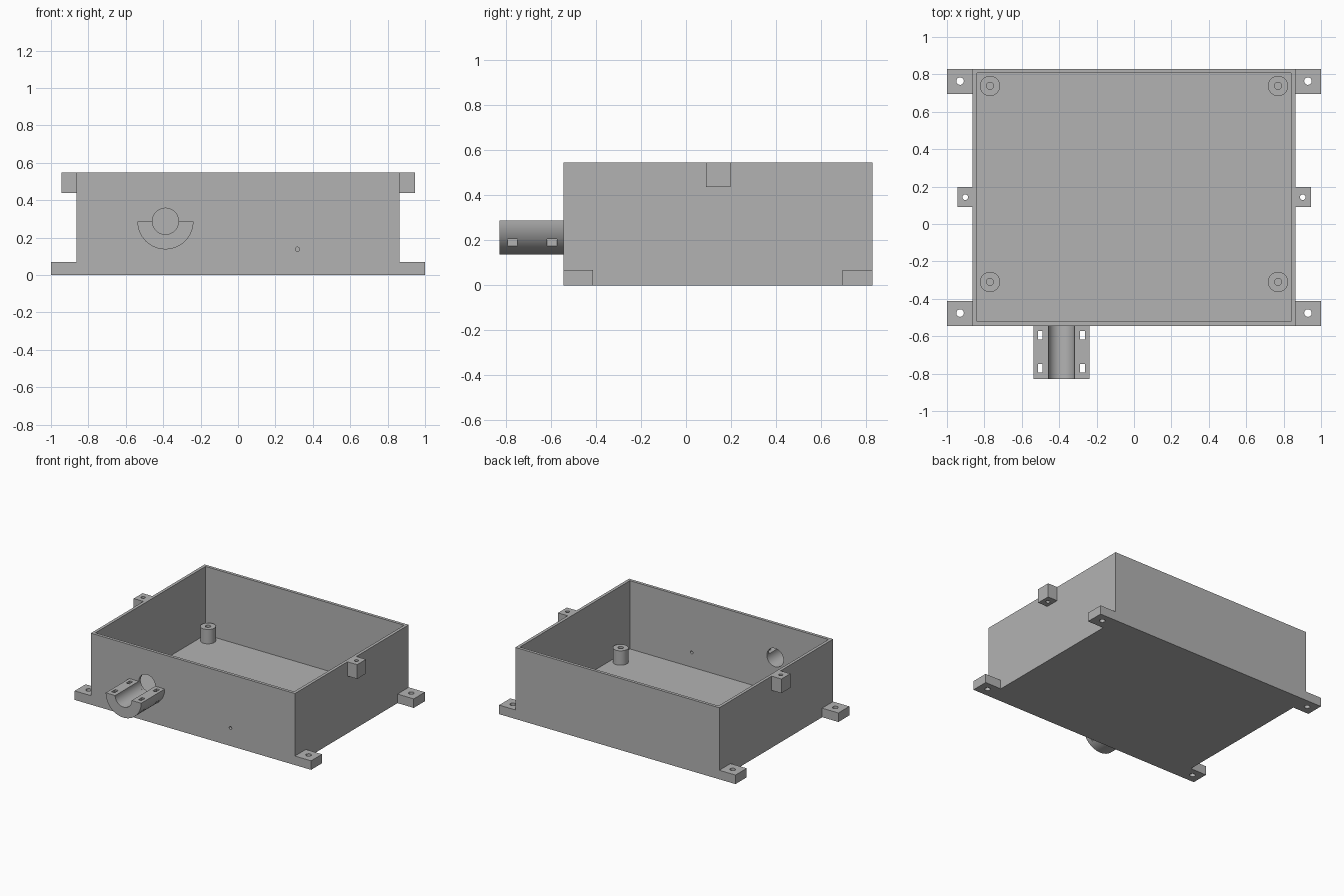
import bpy
import bmesh
from math import pi, sin, cos, radians

old = bpy.data.objects.get("Cube")
if old:
    bpy.data.objects.remove(old, do_unlink=True)

grey = bpy.data.materials.new("plain grey")
grey.use_nodes = True
colour = (0.45, 0.45, 0.45, 1)
grey.diffuse_color = colour
grey.node_tree.nodes["Principled BSDF"].inputs["Base Color"].default_value = colour

# Main dimensions
HALF_W, FRONT, BACK, HEIGHT = 0.863, -0.545, 0.83, 0.547
WALL, FLOOR = 0.023, 0.025
PIPE_X, PIPE_Z, PIPE_R, BORE_R = -0.388, 0.287, 0.15, 0.07


def finish(obj, name):
    obj.name = name
    obj.data.name = name
    obj.data.materials.clear()
    obj.data.materials.append(grey)
    return obj


def block(name, x, y, z):
    """Box from (low, high) pairs on each axis."""
    spans = [sorted(s) for s in (x, y, z)]
    bpy.ops.mesh.primitive_cube_add(size=1, location=[sum(s) / 2 for s in spans])
    obj = bpy.context.object
    obj.scale = [s[1] - s[0] for s in spans]
    bpy.ops.object.transform_apply(location=False, rotation=False, scale=True)
    return finish(obj, name)


def rod(name, centre, radius, length, along_y=False):
    bpy.ops.mesh.primitive_cylinder_add(
        vertices=48, radius=radius, depth=length, location=centre,
        rotation=(pi / 2 if along_y else 0, 0, 0))
    return finish(bpy.context.object, name)


def select(obj):
    bpy.ops.object.select_all(action='DESELECT')
    obj.select_set(True)
    bpy.context.view_layer.objects.active = obj


def cut(obj, *cutters):
    """Subtract the cutters and remove them."""
    for cutter in cutters:
        cutter.hide_render = True
        select(obj)
        mod = obj.modifiers.new("cut", 'BOOLEAN')
        mod.operation, mod.solver, mod.object = 'DIFFERENCE', 'EXACT', cutter
        bpy.ops.object.modifier_apply(modifier=mod.name)
        bpy.data.objects.remove(cutter, do_unlink=True)


def smooth(obj):
    select(obj)
    bpy.ops.object.shade_smooth_by_angle(angle=radians(30))


# Open tray with the pipe opening and a small hole in the front wall
tray = block("tray", (-HALF_W, HALF_W), (FRONT, BACK), (0, HEIGHT))
cut(tray,
    block("cavity_cutter", (WALL - HALF_W, HALF_W - WALL),
          (FRONT + WALL, BACK - WALL), (FLOOR, 1)),
    rod("pipe_cutter", (PIPE_X, FRONT, PIPE_Z), BORE_R, 0.1, True),
    rod("wire_cutter", (0.318, FRONT, 0.138), 0.011, 0.1, True))
smooth(tray)

for side, s in (("left", 1), ("right", -1)):
    # Mounting feet at the bottom corners
    for end, y, hole_y in (("front", (FRONT, -0.413), -0.476),
                           ("back", (0.695, BACK), 0.764)):
        foot = block(f"{end}_{side}_foot", (s * HALF_W, s), y, (0, 0.069))
        cut(foot, rod("hole_cutter", (s * 0.93, hole_y, 0), 0.02, 0.5))
        smooth(foot)

    # Lid lug at the rim
    lug = block(f"{side}_lid_lug", (s * HALF_W, s * 0.945), (0.09, 0.197), (0.438, HEIGHT))
    cut(lug, rod("hole_cutter", (s * 0.902, 0.143, 0.5), 0.015, 0.5))
    smooth(lug)

    # Screw posts standing on the floor
    for end, y in (("front", -0.31), ("back", 0.738)):
        post = rod(f"{end}_{side}_post", (s * 0.77, y, FLOOR + 0.055), 0.054, 0.11)
        cut(post, rod("hole_cutter", (s * 0.77, y, FLOOR + 0.055), 0.019, 0.3))
        smooth(post)

# Half-round pipe cradle: C-shaped profile pulled forward from the wall
STEPS = 32
angles = [pi + pi * i / STEPS for i in range(STEPS + 1)]
outline = [(PIPE_R, a) for a in angles] + [(BORE_R, a) for a in reversed(angles)]
bm = bmesh.new()
face = bm.faces.new([bm.verts.new((PIPE_X + r * cos(a), FRONT, PIPE_Z + r * sin(a)))
                     for r, a in outline])
pulled = bmesh.ops.extrude_face_region(bm, geom=[face])["geom"]
bmesh.ops.translate(bm, vec=(0, -BACK - FRONT, 0),
                    verts=[v for v in pulled if isinstance(v, bmesh.types.BMVert)])
bmesh.ops.recalc_face_normals(bm, faces=bm.faces)
mesh = bpy.data.meshes.new("pipe_cradle")
bm.to_mesh(mesh)
bm.free()
cradle = bpy.data.objects.new("pipe_cradle", mesh)
bpy.context.collection.objects.link(cradle)
finish(cradle, "pipe_cradle")

# Cable-tie slots through the cradle
for s in (-1, 1):
    for y in (-0.771, -0.595):
        x = PIPE_X + s * 0.113
        cut(cradle, block("slot_cutter", (x - 0.013, x + 0.013),
                          (y - 0.022, y + 0.022), (0, 0.5)))
smooth(cradle)
